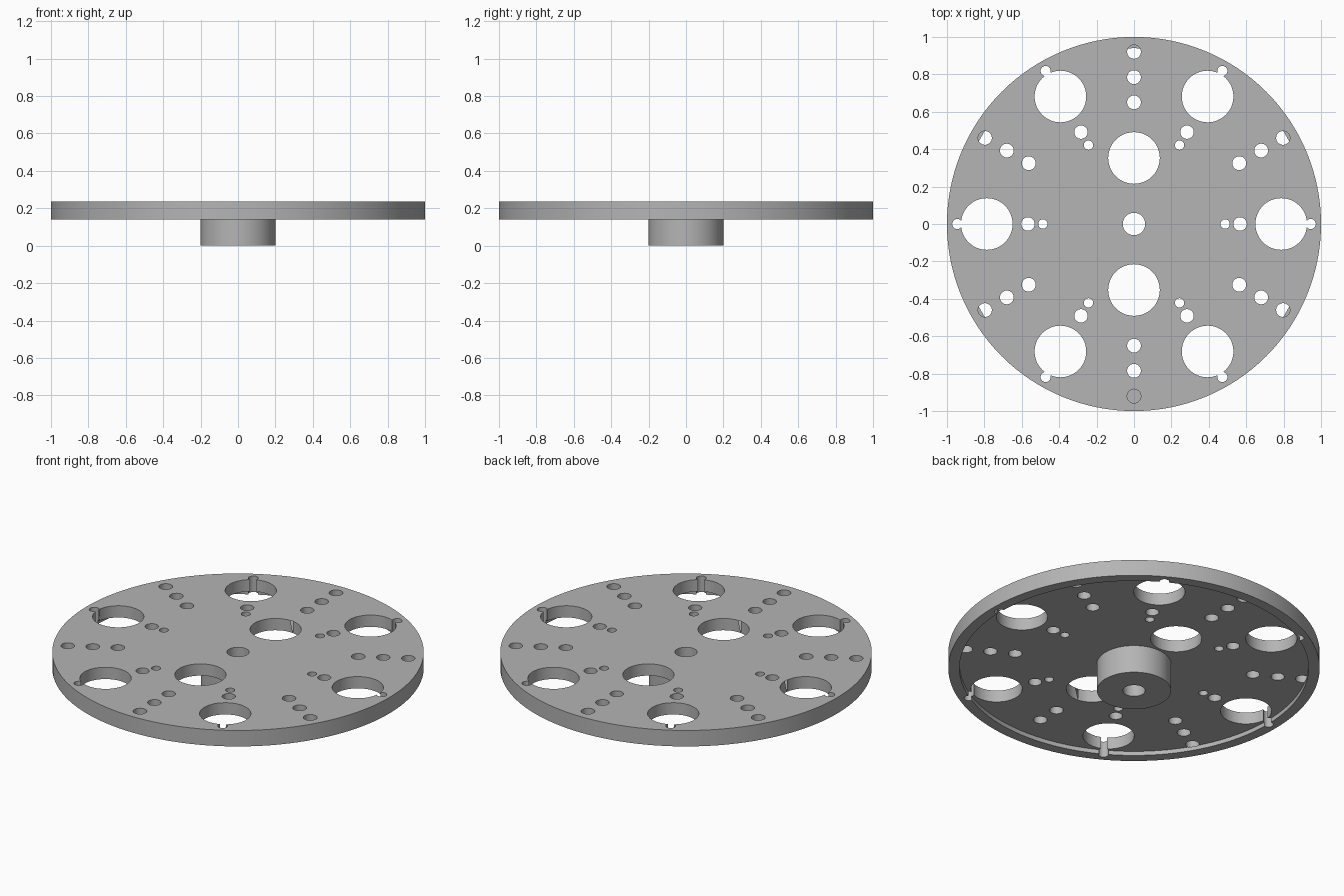
import bpy
import bmesh
from math import cos, sin, tau, radians
from mathutils import Matrix, Vector

TOP, RIM_BOTTOM, RECESS = 0.235, 0.14, 0.165
BORE = 0.06

cube = bpy.data.objects.get("Cube")
if cube:
    bpy.data.objects.remove(cube, do_unlink=True)

metal = bpy.data.materials.new("plain_grey")
metal.use_nodes = True
grey = (0.46, 0.46, 0.46, 1)
metal.diffuse_color = grey
for node in metal.node_tree.nodes:
    if node.type == 'BSDF_PRINCIPLED':
        node.inputs["Base Color"].default_value = grey


def add_object(name, bm):
    bmesh.ops.recalc_face_normals(bm, faces=bm.faces)
    mesh = bpy.data.meshes.new(name)
    bm.to_mesh(mesh)
    bm.free()
    mesh.materials.append(metal)
    obj = bpy.data.objects.new(name, mesh)
    bpy.context.collection.objects.link(obj)
    return obj


def revolve(name, profile, steps):
    """Turn a closed (radius, height) profile around the z axis."""
    bm = bmesh.new()
    rings = [[bm.verts.new((r * cos(tau * i / steps), r * sin(tau * i / steps), z))
              for r, z in profile] for i in range(steps)]
    n = len(profile)
    for i in range(steps):
        a, b = rings[i], rings[(i + 1) % steps]
        for j in range(n):
            k = (j + 1) % n
            bm.faces.new((a[j], b[j], b[k], a[k]))
    return add_object(name, bm)


def drill(target, name, holes, bottom):
    """Cut round holes given as (distance, angle, radius)."""
    bm = bmesh.new()
    height = 0.4 - bottom
    for dist, angle, radius in holes:
        a = radians(angle)
        place = Vector((dist * cos(a), dist * sin(a), bottom + height / 2))
        bmesh.ops.create_cone(bm, cap_ends=True, segments=48 if radius > 0.1 else 24,
                              radius1=radius, radius2=radius, depth=height,
                              matrix=Matrix.Translation(place))
    cutter = add_object(name, bm)
    cutter.hide_render = True
    mod = target.modifiers.new(name, 'BOOLEAN')
    mod.operation = 'DIFFERENCE'
    mod.solver = 'EXACT'
    mod.object = cutter
    bpy.context.view_layer.objects.active = target
    bpy.ops.object.modifier_apply(modifier=mod.name)
    bpy.data.objects.remove(cutter, do_unlink=True)


# Disc with a lowered rim on its underside
plate = revolve("plate", [(BORE, TOP), (1, TOP), (1, RIM_BOTTOM), (0.94, RIM_BOTTOM),
                          (0.94, RECESS), (BORE, RECESS)], 128)

# Hub below the disc
hub = revolve("hub", [(BORE, RECESS), (0.2, RECESS), (0.2, 0), (BORE, 0)], 64)

# Large windows: six around the edge, two beside the hub
sixths = range(0, 360, 60)
large = [(0.787, a, 0.138) for a in sixths] + [(0.353, a, 0.138) for a in (90, 270)]
drill(plate, "large_hole_cutter", large, -0.1)

# Small holes in line with the edge windows
small = [(d, a, r) for a in sixths
         for d, r in ((0.945, 0.027), (0.567, 0.036), (0.487, 0.025))]
drill(plate, "small_hole_cutter", small, -0.1)

# Rows of three holes between the windows, through the web only
rows = [(d, a + 30, 0.037) for a in sixths for d in (0.65, 0.785, 0.92)]
drill(plate, "row_hole_cutter", rows, RECESS - 0.002)

# Smooth round walls, sharp rims
bpy.ops.object.select_all(action='DESELECT')
for obj in (plate, hub):
    obj.select_set(True)
bpy.context.view_layer.objects.active = plate
bpy.ops.object.shade_smooth_by_angle(angle=radians(30))
